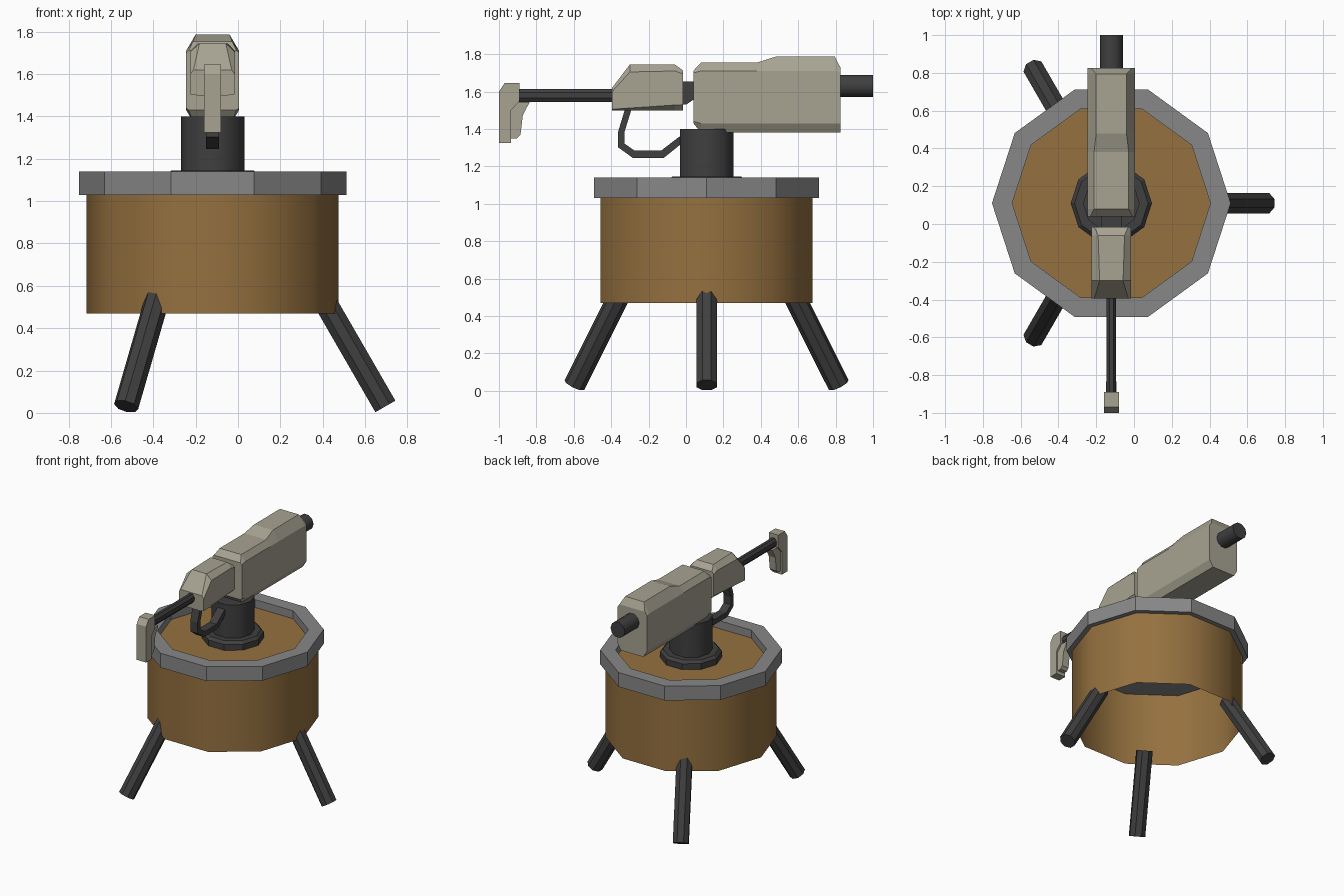
import bpy, bmesh, math
from mathutils import Vector, Matrix

if "Cube" in bpy.data.objects:
    bpy.data.objects.remove(bpy.data.objects["Cube"])

CX, CY = -0.12, 0.11   # vertical axis of the drum


def material(name, rgb):
    m = bpy.data.materials.new(name)
    m.diffuse_color = (*rgb, 1)
    m.use_nodes = True
    m.node_tree.nodes["Principled BSDF"].inputs["Base Color"].default_value = m.diffuse_color
    return m


WOOD = material("wood", (0.30, 0.165, 0.05))
RIM = material("rim_grey", (0.25, 0.245, 0.25))
DARK = material("dark_metal", (0.05, 0.05, 0.05))
OLIVE = material("olive_shell", (0.39, 0.37, 0.29))


def finish(name, bm, mat, smooth=None, fix=True):
    bmesh.ops.remove_doubles(bm, verts=bm.verts, dist=1e-5)
    if fix:
        bmesh.ops.recalc_face_normals(bm, faces=bm.faces)
    me = bpy.data.meshes.new(name)
    bm.to_mesh(me)
    bm.free()
    ob = bpy.data.objects.new(name, me)
    bpy.context.collection.objects.link(ob)
    me.materials.append(mat)
    if smooth:
        bpy.ops.object.select_all(action='DESELECT')
        ob.select_set(True)
        bpy.context.view_layer.objects.active = ob
        bpy.ops.object.shade_smooth_by_angle(angle=math.radians(smooth))
    return ob


def bridge(bm, rings):
    for a, b in zip(rings, rings[1:]):
        for i in range(len(a)):
            j = (i + 1) % len(a)
            bm.faces.new((a[i], a[j], b[j], b[i]))


def lathe(name, profile, mat, caps=(False, False), sides=10, smooth=None):
    """Stack of regular rings (radius, z) around the drum axis."""
    bm = bmesh.new()
    rings = [[bm.verts.new((CX + r * math.cos(math.tau * i / sides),
                            CY + r * math.sin(math.tau * i / sides), z))
              for i in range(sides)] for r, z in profile]
    bridge(bm, rings)
    if caps[0]:
        bm.faces.new(rings[0][::-1])
    if caps[1]:
        bm.faces.new(rings[-1])
    return finish(name, bm, mat, smooth, fix=any(caps))


def rod(name, start, end, radius, mat, sides=8, scale=(1, 1), smooth=None):
    a, b = Vector(start), Vector(end)
    d = b - a
    bm = bmesh.new()
    rot = d.to_track_quat('Z', 'Y').to_matrix().to_4x4()
    mtx = Matrix.Translation((a + b) / 2) @ rot @ Matrix.Diagonal((*scale, 1, 1)) \
        @ Matrix.Rotation(math.pi / sides, 4, 'Z')
    bmesh.ops.create_cone(bm, cap_ends=True, segments=sides, radius1=radius,
                          radius2=radius, depth=d.length, matrix=mtx)
    return finish(name, bm, mat, smooth)


def slab(name, outline, half, mat):
    """Side outline (y, z) extruded across x."""
    bm = bmesh.new()
    rings = [[bm.verts.new((CX + s * half, y, z)) for y, z in outline] for s in (-1, 1)]
    bridge(bm, rings)
    bm.faces.new(rings[0])
    bm.faces.new(rings[1][::-1])
    return finish(name, bm, mat)


def shell(name, stations, mat):
    """Chamfered box along y: (y, half width, half top, half bottom, z0, z1, z2, z3)."""
    bm = bmesh.new()
    rings = []
    for y, w, wt, wb, z0, z1, z2, z3 in stations:
        half = [(wb, z0), (w, z1), (w, z2), (wt, z3)]
        pts = half + [(-x, z) for x, z in reversed(half)]
        rings.append([bm.verts.new((CX + x, y, z)) for x, z in pts])
    bridge(bm, rings)
    bm.faces.new(rings[0][::-1])
    bm.faces.new(rings[-1])
    return finish(name, bm, mat)


# Open-bottomed drum, its rim and the recessed top
lathe("drum_wall", [(0.595, 0.47), (0.595, 1.03)], WOOD, smooth=40)
lathe("drum_rim", [(0.525, 1.075), (0.525, 1.14), (0.632, 1.14), (0.632, 1.03)],
      RIM, caps=(True, True))
lathe("drum_top", [(0.524, 1.074), (0.524, 1.08)], WOOD, caps=(True, True))

# Swivel pedestal
lathe("pedestal_flange", [(0.215, 1.075), (0.215, 1.125), (0.195, 1.145)], DARK, caps=(True, True))
lathe("pedestal", [(0.15, 1.13), (0.15, 1.40)], DARK, caps=(True, True), smooth=40)

# Three splayed legs
for k in range(3):
    c, s = math.cos(k * math.tau / 3), math.sin(k * math.tau / 3)
    rod(f"leg_{k + 1}", (CX + 0.816 * c, CY + 0.816 * s, 0.0305),
        (CX + 0.516 * c, CY + 0.516 * s, 0.55), 0.059, DARK)

# Main housing with stepped top, and barrel
shell("main_housing", [
    (0.04, 0.125, 0.112, 0.112, 1.43, 1.44, 1.70, 1.712),
    (0.08, 0.125, 0.092, 0.095, 1.38, 1.43, 1.71, 1.755),
    (0.38, 0.125, 0.092, 0.095, 1.38, 1.43, 1.71, 1.755),
    (0.48, 0.125, 0.080, 0.095, 1.38, 1.43, 1.71, 1.787),
    (0.795, 0.125, 0.080, 0.095, 1.38, 1.43, 1.71, 1.787),
    (0.825, 0.125, 0.108, 0.095, 1.38, 1.43, 1.705, 1.73)], OLIVE)
rod("barrel", (CX, 0.80, 1.63), (CX, 1.0, 1.63), 0.061, DARK, sides=10, smooth=40)

# Grip-end receiver and the dark neck joining it to the housing
shell("receiver", [
    (-0.395, 0.105, 0.090, 0.075, 1.50, 1.505, 1.60, 1.62),
    (-0.30, 0.105, 0.062, 0.075, 1.50, 1.512, 1.705, 1.745),
    (-0.06, 0.105, 0.070, 0.075, 1.50, 1.528, 1.71, 1.745),
    (-0.015, 0.105, 0.090, 0.075, 1.50, 1.53, 1.695, 1.712)], OLIVE)
slab("neck", [(-0.05, 1.53), (0.0, 1.53), (0.06, 1.57), (0.06, 1.655), (-0.05, 1.655)],
     0.053, DARK)

# Bent loop under the receiver
slab("lower_guard", [
    (-0.325, 1.51), (-0.363, 1.385), (-0.363, 1.302), (-0.285, 1.246), (-0.118, 1.246),
    (-0.02, 1.325), (-0.02, 1.37), (-0.045, 1.352), (-0.132, 1.285), (-0.275, 1.285),
    (-0.33, 1.322), (-0.33, 1.38), (-0.29, 1.51)], 0.031, DARK)

# Stock rod, shoulder plate and its brace
rod("stock_rod", (CX, -0.92, 1.58), (CX, -0.38, 1.58), 0.038, DARK, scale=(0.72, 1))
slab("shoulder_plate", [
    (-1.0, 1.325), (-0.935, 1.325), (-0.935, 1.50), (-0.89, 1.55), (-0.89, 1.645),
    (-0.97, 1.645), (-1.0, 1.60)], 0.04, OLIVE)
slab("shoulder_brace", [
    (-0.95, 1.35), (-0.905, 1.35), (-0.885, 1.37), (-0.872, 1.475), (-0.835, 1.545),
    (-0.95, 1.545)], 0.028, OLIVE)
